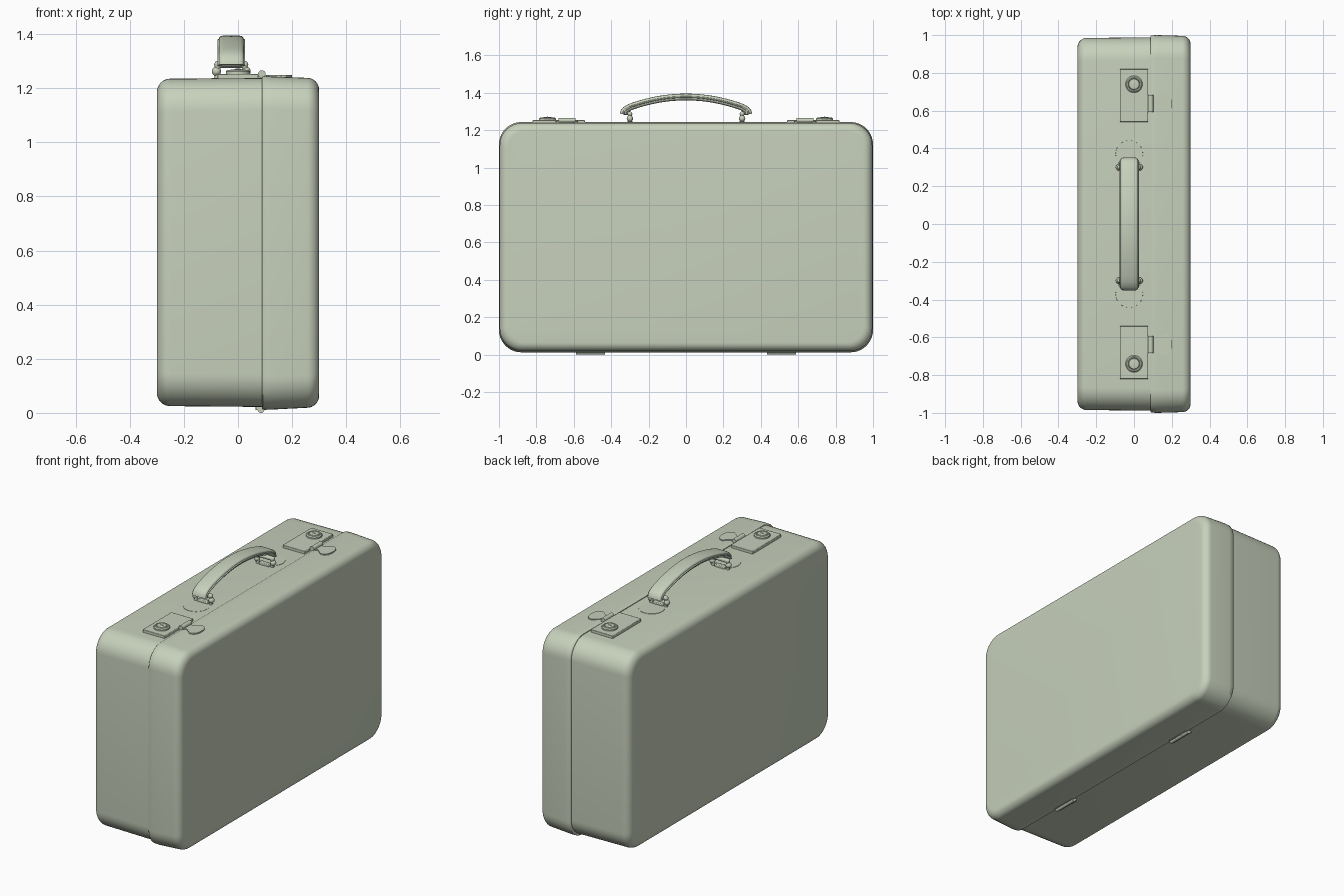
import bpy
import bmesh
import math
from mathutils import Matrix, Vector

cube = bpy.data.objects.get("Cube")
if cube:
    bpy.data.objects.remove(cube, do_unlink=True)

paint = bpy.data.materials.new("pale_sage")
paint.use_nodes = True
paint.diffuse_color = (0.57, 0.63, 0.5, 1)
paint.node_tree.nodes["Principled BSDF"].inputs["Base Color"].default_value = paint.diffuse_color

TOP = 1.235      # upper face of the case
GRIP_X = -0.025  # centre line of the handle


def finish(name, bm, bevel=0.0, angle=35):
    bmesh.ops.recalc_face_normals(bm, faces=bm.faces)
    mesh = bpy.data.meshes.new(name)
    bm.to_mesh(mesh)
    bm.free()
    mesh.materials.append(paint)
    ob = bpy.data.objects.new(name, mesh)
    bpy.context.collection.objects.link(ob)
    if bevel:
        mod = ob.modifiers.new("soft_edges", "BEVEL")
        mod.width, mod.segments = bevel, 2
    bpy.ops.object.select_all(action="DESELECT")
    ob.select_set(True)
    bpy.context.view_layer.objects.active = ob
    bpy.ops.object.shade_smooth_by_angle(angle=math.radians(angle))
    return ob


def loft(name, rings, angle=35):
    bm = bmesh.new()
    loops = [[bm.verts.new(p) for p in ring] for ring in rings]
    n = len(loops[0])
    for a, b in zip(loops, loops[1:]):
        for i in range(n):
            j = (i + 1) % n
            bm.faces.new((a[i], a[j], b[j], b[i]))
    bm.faces.new(loops[0])
    bm.faces.new(loops[-1])
    return finish(name, bm, angle=angle)


def box(name, lo, hi, bevel=0.0):
    lo, hi = Vector(lo), Vector(hi)
    bm = bmesh.new()
    bmesh.ops.create_cube(bm, size=1, matrix=Matrix.Translation((lo + hi) / 2)
                          @ Matrix.Diagonal((*(hi - lo), 1)))
    return finish(name, bm, bevel)


def rod(name, a, b, r):
    a, b = Vector(a), Vector(b)
    turn = (b - a).to_track_quat("Z", "Y").to_matrix().to_4x4()
    bm = bmesh.new()
    bmesh.ops.create_cone(bm, cap_ends=True, segments=20, radius1=r, radius2=r,
                          depth=(b - a).length, matrix=Matrix.Translation((a + b) / 2) @ turn)
    return finish(name, bm)


def ball(name, centre, r):
    bm = bmesh.new()
    bmesh.ops.create_uvsphere(bm, u_segments=16, v_segments=10, radius=r,
                              matrix=Matrix.Translation(centre))
    return finish(name, bm, angle=60)


def turned(name, x, y, profile):
    steps = [2 * math.pi * i / 32 for i in range(32)]
    return loft(name, [[(x + r * math.cos(t), y + r * math.sin(t), z) for t in steps]
                       for r, z in profile])


# Case halves: rounded rectangles stacked along x
def case_ring(x, half_y, low, high, inset, radius=0.12):
    r = radius - inset * 0.6
    hy, hz = half_y - inset - r, (high - low) / 2 - inset - r
    mid = (high + low) / 2
    ring = []
    for q, (sy, sz) in enumerate(((1, 1), (-1, 1), (-1, -1), (1, -1))):
        for k in range(11):
            t = math.pi / 2 * (q + k / 10)
            ring.append((x, sy * hy + r * math.cos(t), mid + sz * hz + r * math.sin(t)))
    return ring


def rim(outer, sign, radius, *size):
    rings = []
    for k in range(9):
        t = math.pi / 2 * k / 8
        rings.append(case_ring(outer - sign * radius * (1 - math.sin(t)), *size,
                               radius * (1 - math.cos(t))))
    return rings


base = [case_ring(0.095, 0.988, 0.022, TOP + 0.002, 0)]
loft("case_base", base + rim(-0.3, -1, 0.05, 0.985, 0.025, TOP), 50)
lid = [case_ring(0.088, 0.994, 0.016, 1.241, 0), case_ring(0.092, 0.998, 0.012, 1.243, 0),
       case_ring(0.12, 1.0, 0.012, 1.243, 0)]
loft("case_lid", lid + rim(0.3, 1, 0.045, 0.996, 0.019, 1.238), 50)


# Handle: arched grip with downturned ends and a welt along its sides
def grip_path():
    half = [(0.335, 1.285), (0.333, 1.298), (0.325, 1.308)]
    arch = [(y / 100, 1.377 - 0.6 * (y / 100) ** 2) for y in range(30, -31, -3)]
    return half + arch + [(-y, z) for y, z in reversed(half)]


def grip(name, width, thick):
    path = [Vector((0, y, z)) for y, z in grip_path()]
    rings = []
    for i, p in enumerate(path):
        along = (path[min(i + 1, len(path) - 1)] - path[max(i - 1, 0)]).normalized()
        up = Vector((1, 0, 0)).cross(along)
        ring = []
        for k in range(20):
            c, s = math.cos(math.tau * k / 20), math.sin(math.tau * k / 20)
            u = math.copysign(abs(c) ** 0.4, c) * width / 2
            v = math.copysign(abs(s) ** 0.6, s) * thick / 2
            ring.append(p + up * v + Vector((GRIP_X + u, 0, 0)))
        rings.append(ring)
    return loft(name, rings, 50)


grip("handle_grip", 0.092, 0.036)
grip("handle_welt", 0.102, 0.012)

# Fan-shaped hasp outline on one side of its centre line
fan_half = [(0.08, 0.034), (0.105, 0.034), (0.115, 0.026), (0.135, 0.042),
            (0.158, 0.06), (0.18, 0.054), (0.194, 0.036), (0.199, 0.015)]
fan = fan_half + [(x, -y) for x, y in reversed(fan_half)]

for side, s in (("back", 1), ("front", -1)):
    # Handle mounts
    y = 0.3 * s
    turned(side + "_handle_plate", GRIP_X, 0.37 * s, [(0.075, TOP - 0.01), (0.072, TOP + 0.003)])
    rod(side + "_handle_bar", (GRIP_X - 0.05, y, 1.287), (GRIP_X + 0.05, y, 1.287), 0.013)
    box(side + "_handle_strap", (GRIP_X - 0.035, y - 0.014, TOP - 0.01),
        (GRIP_X + 0.035, y + 0.014, 1.25), 0.004)
    box(side + "_handle_end", (GRIP_X - 0.038, min(y, 0.335 * s), 1.28),
        (GRIP_X + 0.038, max(y, 0.335 * s), 1.31), 0.006)
    for edge, e in (("left", 1), ("right", -1)):
        x = GRIP_X + 0.05 * e
        rod(f"{side}_{edge}_handle_post", (x, y, TOP - 0.01), (x, y, 1.287), 0.011)
        ball(f"{side}_{edge}_handle_joint", (x, y, 1.287), 0.013)
        ball(f"{side}_{edge}_handle_stud", (x + 0.005 * e, y, 1.262), 0.017)

    # Latch with lock button, barrel and hasp
    box(side + "_latch_plate", (-0.075, 0.68 * s - 0.14, TOP - 0.01),
        (0.075, 0.68 * s + 0.14, 1.253), 0.003)
    turned(side + "_lock_button", 0, 0.74 * s,
           [(0.045, 1.24), (0.045, 1.261), (0.039, 1.267), (0.033, 1.267),
            (0.03, 1.263), (0.027, 1.268), (0.012, 1.27)])
    box(side + "_keyhole", (-0.009, 0.74 * s - 0.003, 1.268), (0.009, 0.74 * s + 0.003, 1.272))
    y = 0.637 * s
    rod(side + "_latch_barrel", (0.088, y - 0.045, 1.252), (0.088, y + 0.045, 1.252), 0.014)
    loft(side + "_hasp", [[(px, y + py, z) for px, py in fan] for z in (1.236, 1.248)])

    # Hinge underneath
    y = 0.51 * s
    rod(side + "_hinge_pin", (0.085, y - 0.077, 0.011), (0.085, y + 0.077, 0.011), 0.011)
    for k in (-1, 0, 1):
        yk = y + k * 0.052
        rod(f"{side}_hinge_knuckle_{k + 2}", (0.085, yk - 0.024, 0.0125),
            (0.085, yk + 0.024, 0.0125), 0.0125)
    box(side + "_hinge_leaf", (0.065, y - 0.077, 0.01), (0.105, y + 0.077, 0.025), 0.002)
